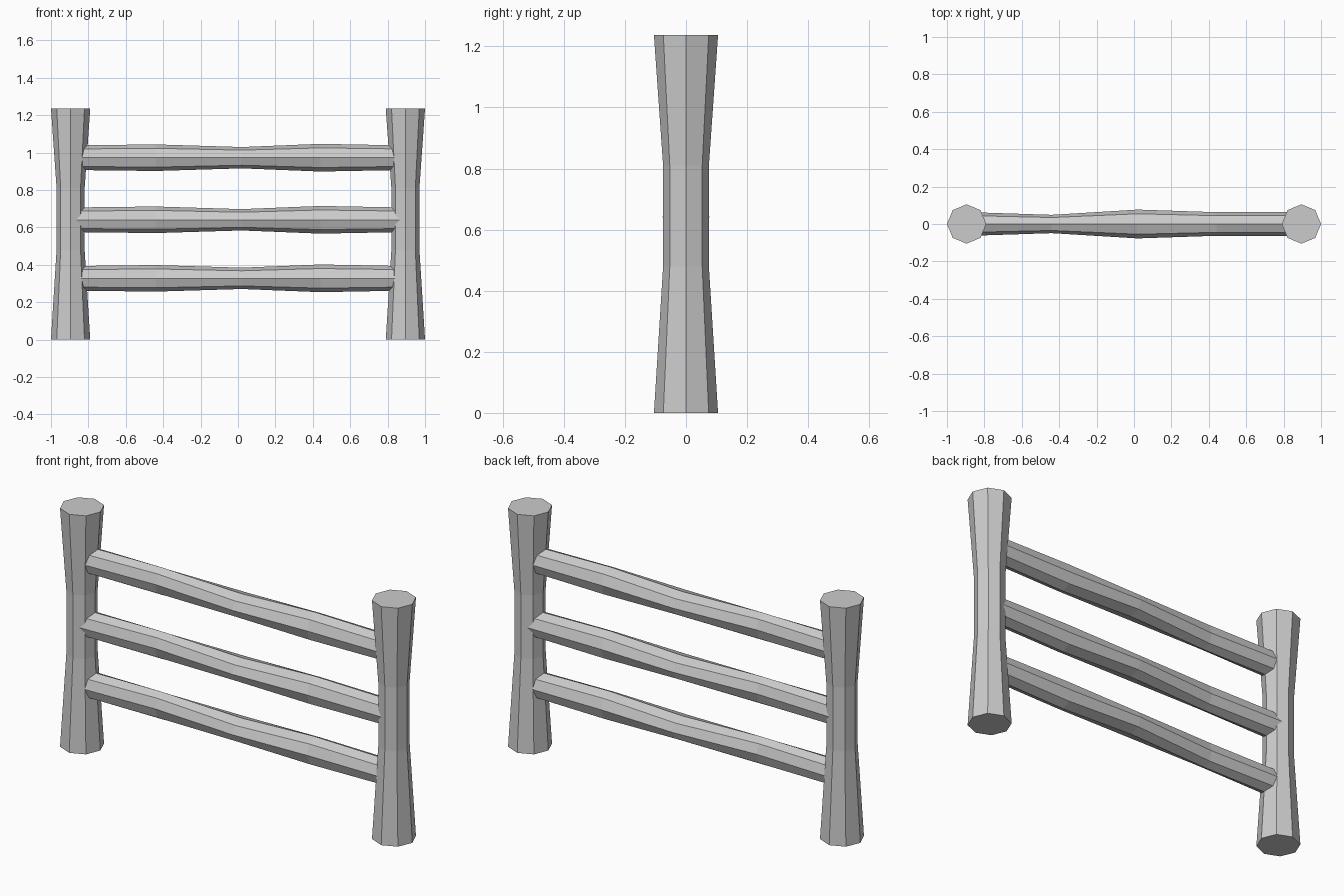
import bpy, bmesh
from math import cos, sin, pi

if "Cube" in bpy.data.objects:
    bpy.data.objects.remove(bpy.data.objects["Cube"])

SIDES = 8


def loft(name, rings):
    """Skin a list of octagonal rings (each a list of points) and cap both ends."""
    bm = bmesh.new()
    loops = [[bm.verts.new(p) for p in ring] for ring in rings]
    for a, b in zip(loops, loops[1:]):
        for i in range(SIDES):
            j = (i + 1) % SIDES
            bm.faces.new((a[i], a[j], b[j], b[i]))
    bm.faces.new(loops[0])
    bm.faces.new(loops[-1])
    bmesh.ops.recalc_face_normals(bm, faces=bm.faces)
    mesh = bpy.data.meshes.new(name)
    bm.to_mesh(mesh)
    bm.free()
    obj = bpy.data.objects.new(name, mesh)
    bpy.context.collection.objects.link(obj)
    return obj


angles = [2 * pi * i / SIDES for i in range(SIDES)]

# Posts: octagonal, narrow in the middle (height, radius)
POST = [(0, 0.105), (0.48, 0.075), (0.81, 0.075), (1.237, 0.105)]
for side, x in (("left", -0.895), ("right", 0.895)):
    loft(side + "_post",
         [[(x + r * cos(a), r * sin(a), z) for a in angles] for z, r in POST])

# Rails: wavy octagonal bars whose ends sink into the posts (x, half depth, half height)
RAIL = [(-0.87, 0.063, 0.066), (-0.44, 0.049, 0.071), (0.02, 0.077, 0.057),
        (0.44, 0.063, 0.074), (0.87, 0.063, 0.066)]
for level, z in (("lower", 0.328), ("middle", 0.641), ("upper", 0.973)):
    loft(level + "_rail",
         [[(x, d * cos(a), z + h * sin(a)) for a in angles] for x, d, h in RAIL])
